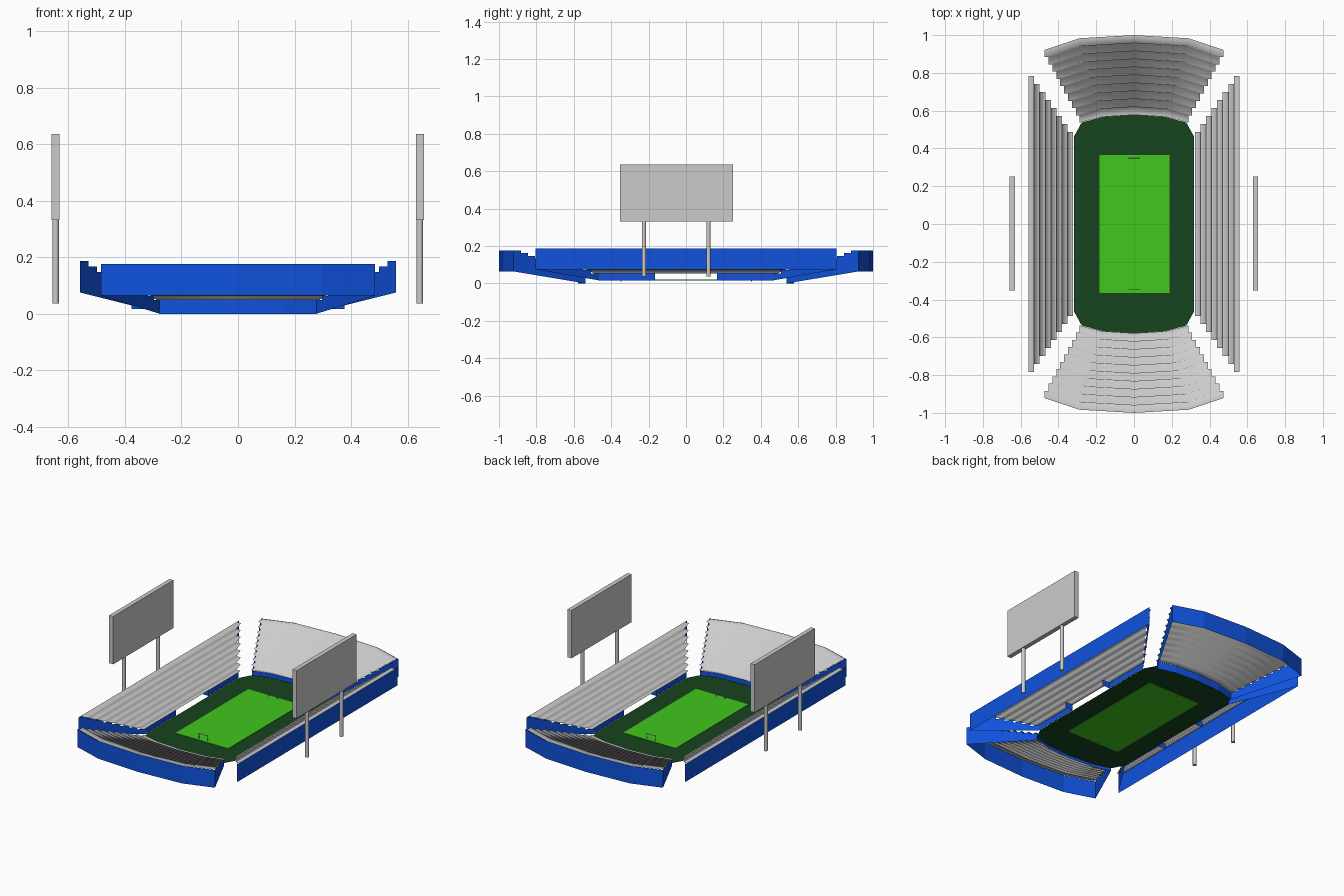
import bpy, bmesh, math
from mathutils import Vector, Matrix

if "Cube" in bpy.data.objects:
    bpy.data.objects.remove(bpy.data.objects["Cube"])


def material(name, rgb):
    m = bpy.data.materials.new(name)
    m.diffuse_color = (*rgb, 1)
    m.use_nodes = True
    m.node_tree.nodes["Principled BSDF"].inputs["Base Color"].default_value = m.diffuse_color
    return m


BLUE = material("blue", (0.005, 0.085, 0.72))
DARK_GREEN = material("dark_green", (0.008, 0.058, 0.013))
GREEN = material("bright_green", (0.053, 0.57, 0.013))


def finish(name, bm, mat=None, smooth=False):
    me = bpy.data.meshes.new(name)
    bm.to_mesh(me)
    bm.free()
    ob = bpy.data.objects.new(name, me)
    bpy.context.collection.objects.link(ob)
    if mat:
        me.materials.append(mat)
    for p in me.polygons:
        p.use_smooth = smooth
    return ob


def quad(bm, pts, facing):
    """Add a face turned towards the given direction."""
    f = bm.faces.new([bm.verts.new(p) for p in pts])
    f.normal_update()
    if f.normal.dot(facing) < 0:
        f.normal_flip()


def box(bm, center, size):
    m = Matrix.Translation(center) @ Matrix.Diagonal((*size, 1))
    bmesh.ops.create_cube(bm, size=1, matrix=m)


def rod(bm, a, b, r, sides):
    a, b = Vector(a), Vector(b)
    rot = (b - a).to_track_quat('Z', 'Y').to_matrix().to_4x4()
    bmesh.ops.create_cone(bm, cap_ends=True, segments=sides, radius1=r, radius2=r,
                          depth=(b - a).length,
                          matrix=Matrix.Translation((a + b) / 2) @ rot)


def stand(name, front, back, n, z0, z1, b0, b1, angle, tunnel=0):
    """Stepped stand rising towards local +x, then turned by angle about z."""
    front = [Vector(p) for p in front]
    back = [Vector(p) for p in back]
    turn = Matrix.Rotation(angle, 4, 'Z')

    def row(t, w, z):
        # depth follows t, row length follows w
        return [Vector((f.x + (b.x - f.x) * t, f.y + (b.y - f.y) * w, z))
                for f, b in zip(front, back)]

    # seating rows: one smooth stepped sheet
    bm = bmesh.new()
    rows = []
    for i in range(n):
        z = z0 + (z1 - z0) * i / (n - 1)
        for t in (i / n, (i + 1) / n):
            rows.append([bm.verts.new(p) for p in row(t, (i + 0.5) / n, z)])
    for r0, r1 in zip(rows, rows[1:]):
        for j in range(len(front) - 1):
            bm.faces.new((r0[j], r1[j], r1[j + 1], r0[j + 1]))
    bm.transform(turn)
    finish(name + "_seating", bm, smooth=True)

    # blue outer walls, open underneath
    bm = bmesh.new()
    lo, hi = row(1, 1, b1), row(1, 1, z1)
    for j in range(len(back) - 1):
        quad(bm, (lo[j], lo[j + 1], hi[j + 1], hi[j]), Vector((1, 0, 0)))
    for i in range(n):
        z = z0 + (z1 - z0) * i / (n - 1)
        for k in (0, -1):
            a, c = i / n, (i + 1) / n
            quad(bm, (row(a, a, b0 + (b1 - b0) * a)[k], row(c, c, b0 + (b1 - b0) * c)[k],
                      row(c, c, z)[k], row(a, a, z)[k]),
                 Vector((0, -1 if k == 0 else 1, 0)))
    edge = [(p.x, p.y) for p in front]
    spans = list(zip(edge, edge[1:]))
    if tunnel:
        x = edge[0][0]
        spans = [(edge[0], (x, -tunnel)), ((x, tunnel), edge[-1])]
        # side walls of the tunnel opening
        for s in (-1, 1):
            y = s * tunnel
            quad(bm, ((x, y, b0), (x + 0.055, y, b0), (x + 0.055, y, z0), (x, y, z0)),
                 Vector((0, -s, 0)))
    for p, q in spans:
        quad(bm, ((*p, b0), (*q, b0), (*q, z0), (*p, z0)), Vector((-1, 0, 0)))
    bmesh.ops.remove_doubles(bm, verts=bm.verts, dist=1e-5)
    bm.transform(turn)
    finish(name + "_walls", bm, BLUE)


# long side stands
for name, ang in (("right_stand", 0), ("left_stand", math.pi)):
    stand(name, [(0.322, -0.465), (0.322, 0.465)], [(0.558, -0.805), (0.558, 0.805)],
          8, 0.052, 0.187, 0.016, 0.075, ang, tunnel=0.165)

# curved end stands
END_FRONT = [(0.537, -0.277), (0.567, -0.165), (0.578, 0), (0.567, 0.165), (0.537, 0.277)]
END_BACK = [(0.922, -0.484), (0.983, -0.295), (1.0, 0), (0.983, 0.295), (0.922, 0.484)]
for name, ang in (("back_stand", math.pi / 2), ("front_stand", -math.pi / 2)):
    stand(name, END_FRONT, END_BACK, 10, 0.048, 0.176, 0.0, 0.064, ang)

# ground and playing field
half = [(0.318, 0.463)] + [(y, x) for x, y in reversed(END_FRONT)] + [(-0.318, 0.463)]
bm = bmesh.new()
quad(bm, [(x, y, 0.018) for x, y in half + [(-x, -y) for x, y in half]], Vector((0, 0, 1)))
finish("ground", bm, DARK_GREEN)
bm = bmesh.new()
box(bm, (0.002, -0.001, 0.0185), (0.37, 0.73, 0.005))
finish("playing_field", bm, GREEN)

# goals
for name, y in (("front_goal", -0.348), ("back_goal", 0.35)):
    bm = bmesh.new()
    for x in (-0.03, 0.03):
        rod(bm, (x, y, 0.01), (x, y, 0.053), 0.002, 8)
    rod(bm, (-0.032, y, 0.053), (0.032, y, 0.053), 0.002, 8)
    finish(name, bm)

# big boards on two posts
for name, x in (("left_board", -0.645), ("right_board", 0.643)):
    bm = bmesh.new()
    box(bm, (x, -0.05, 0.484), (0.028, 0.604, 0.304))
    finish(name, bm)
    bm = bmesh.new()
    for y in (-0.225, 0.12):
        rod(bm, (x, y, 0.037), (x, y, 0.335), 0.0115, 16)
    ob = finish(name + "_posts", bm)
    bpy.context.view_layer.objects.active = ob
    ob.select_set(True)
    bpy.ops.object.shade_smooth_by_angle(angle=math.radians(30))
    ob.select_set(False)
